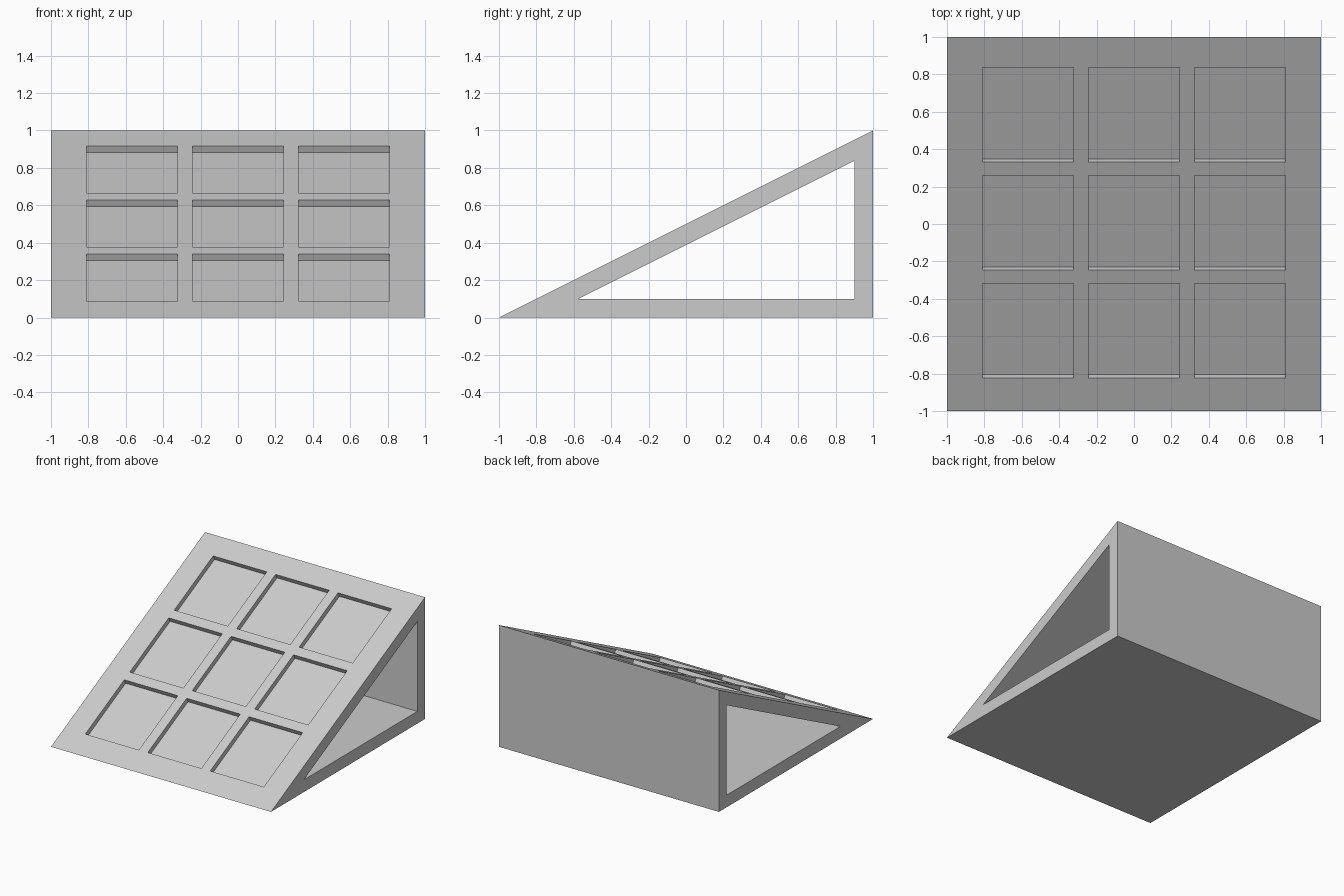
import bpy
import bmesh
import math
from mathutils import Matrix, Vector

default = bpy.data.objects.get("Cube")
if default:
    bpy.data.objects.remove(default, do_unlink=True)

SLOPE = math.atan2(1, 2)
WALL = 0.1           # shell thickness
RECESS_DEPTH = 0.04

grey = bpy.data.materials.new("plain_grey")
grey.use_nodes = True
colour = (0.6, 0.6, 0.6, 1)
grey.diffuse_color = colour
grey.node_tree.nodes["Principled BSDF"].inputs["Base Color"].default_value = colour


def make_object(name, bm):
    bmesh.ops.recalc_face_normals(bm, faces=bm.faces)
    mesh = bpy.data.meshes.new(name)
    bm.to_mesh(mesh)
    bm.free()
    mesh.materials.append(grey)
    obj = bpy.data.objects.new(name, mesh)
    bpy.context.collection.objects.link(obj)
    return obj


def prism(name, profile, half_width):
    """Extrude a (y, z) profile along x."""
    bm = bmesh.new()
    face = bm.faces.new([bm.verts.new((-half_width, y, z)) for y, z in profile])
    side = bmesh.ops.extrude_face_region(bm, geom=[face])
    verts = [v for v in side["geom"] if isinstance(v, bmesh.types.BMVert)]
    bmesh.ops.translate(bm, verts=verts, vec=(2 * half_width, 0, 0))
    return make_object(name, bm)


def cut(target, cutter):
    cutter.hide_render = True
    mod = target.modifiers.new(cutter.name, "BOOLEAN")
    mod.operation = "DIFFERENCE"
    mod.solver = "EXACT"
    mod.object = cutter
    bpy.context.view_layer.objects.active = target
    bpy.ops.object.modifier_apply(modifier=mod.name)
    bpy.data.objects.remove(cutter, do_unlink=True)


# Wedge body
wedge = prism("wedge_body", [(-1, 0), (1, 0), (1, 1)], 1)

# Triangular tunnel running side to side, leaving an even wall
drop = WALL / math.cos(SLOPE)
inner_y = 1 - WALL
front_y = 2 * (WALL + drop) - 1
top_z = (inner_y + 1) / 2 - drop
cut(wedge, prism("tunnel_cutter",
                 [(front_y, WALL), (inner_y, WALL), (inner_y, top_z)], 1.2))

# Three by three grid of shallow square recesses, square to the slope
bm = bmesh.new()
for col in (-1, 0, 1):
    for row in (-1, 0, 1):
        y = 0.006 + 0.577 * row
        place = (Matrix.Translation(Vector((0.5675 * col, y, (y + 1) / 2)))
                 @ Matrix.Rotation(SLOPE, 4, "X")
                 @ Matrix.Diagonal((0.487, 0.565, 2 * RECESS_DEPTH, 1)))
        bmesh.ops.create_cube(bm, size=1, matrix=place)
cut(wedge, make_object("recess_cutter", bm))
